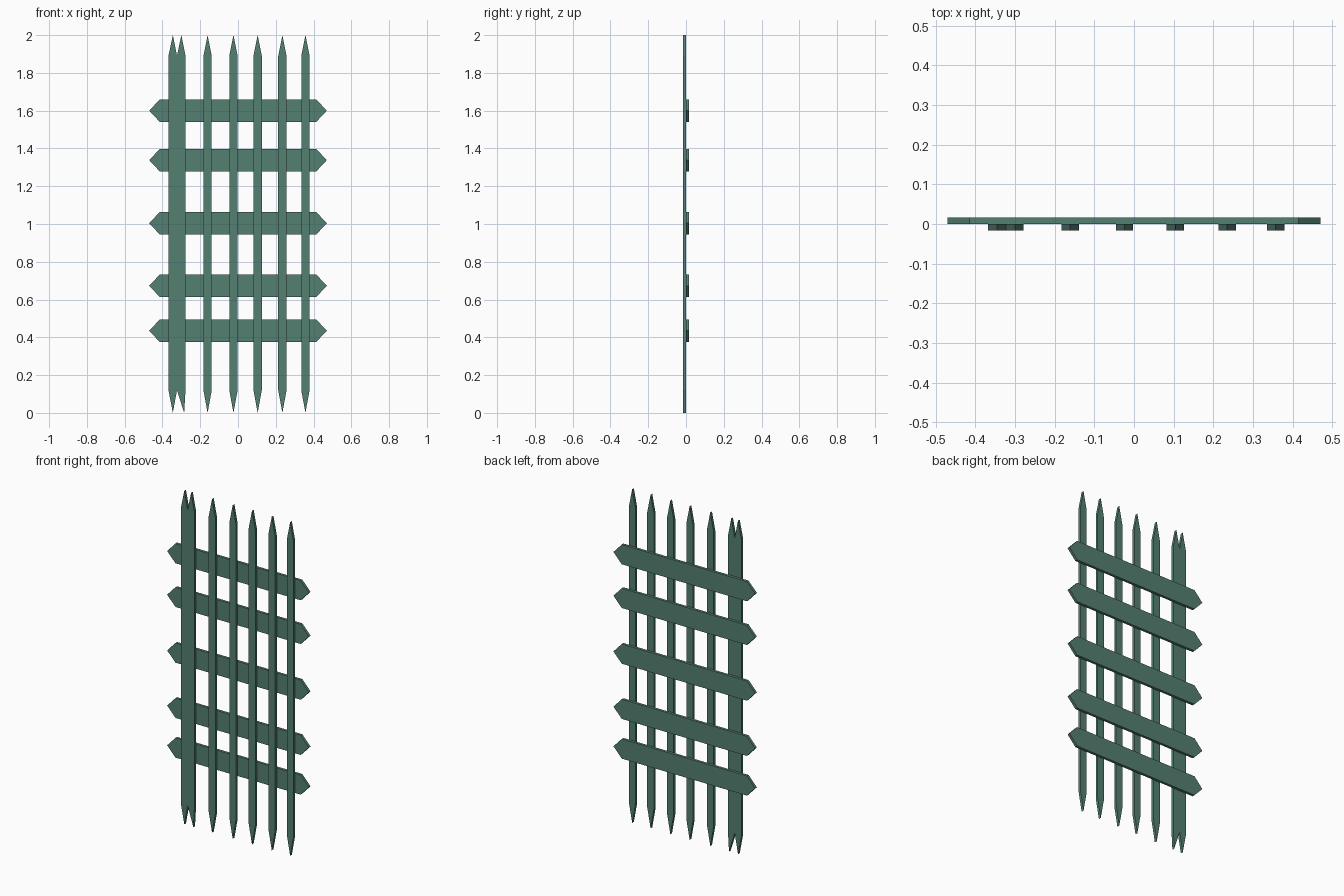
import bpy
import bmesh

cube = bpy.data.objects.get("Cube")
if cube:
    bpy.data.objects.remove(cube, do_unlink=True)

# Green painted wood
paint = bpy.data.materials.new("weathered green paint")
paint.use_nodes = True
colour = (0.09, 0.215, 0.165, 1)
paint.diffuse_color = colour
paint.node_tree.nodes["Principled BSDF"].inputs["Base Color"].default_value = colour

THICK = 0.016


def board(name, outline, y_front):
    """Extrude an (x, z) outline backwards into a flat board."""
    bm = bmesh.new()
    face = bm.faces.new([bm.verts.new((x, y_front, z)) for x, z in outline])
    grown = bmesh.ops.extrude_face_region(bm, geom=[face])
    verts = [v for v in grown["geom"] if isinstance(v, bmesh.types.BMVert)]
    bmesh.ops.translate(bm, verts=verts, vec=(0, THICK, 0))
    bmesh.ops.recalc_face_normals(bm, faces=bm.faces)
    mesh = bpy.data.meshes.new(name)
    bm.to_mesh(mesh)
    bm.free()
    mesh.materials.append(paint)
    obj = bpy.data.objects.new(name, mesh)
    bpy.context.collection.objects.link(obj)
    return obj


# Upright pickets, pointed at both ends
LOW, HIGH, TOP = 0.12, 1.89, 2.0
HALF = 0.022
for i, x in enumerate((-0.161, -0.024, 0.104, 0.235, 0.357)):
    board(f"picket_{i + 1}", [
        (x, 0), (x + HALF, LOW), (x + HALF, HIGH),
        (x, TOP), (x - HALF, HIGH), (x - HALF, LOW)], -THICK)

# Wide double picket with a notch at each end
board("double_picket", [
    (-0.345, 0), (-0.323, LOW), (-0.285, 0), (-0.278, LOW),
    (-0.278, HIGH), (-0.300, TOP), (-0.323, HIGH),
    (-0.345, TOP), (-0.368, HIGH), (-0.368, LOW)], -THICK)

# Cross rails behind the pickets, pointed at both ends
TIP, SHOULDER, RISE = 0.47, 0.415, 0.059
for i, z in enumerate((0.435, 0.673, 1.004, 1.338, 1.6)):
    board(f"rail_{i + 1}", [
        (-TIP, z), (-SHOULDER, z - RISE), (SHOULDER, z - RISE),
        (TIP, z), (SHOULDER, z + RISE), (-SHOULDER, z + RISE)], 0)
